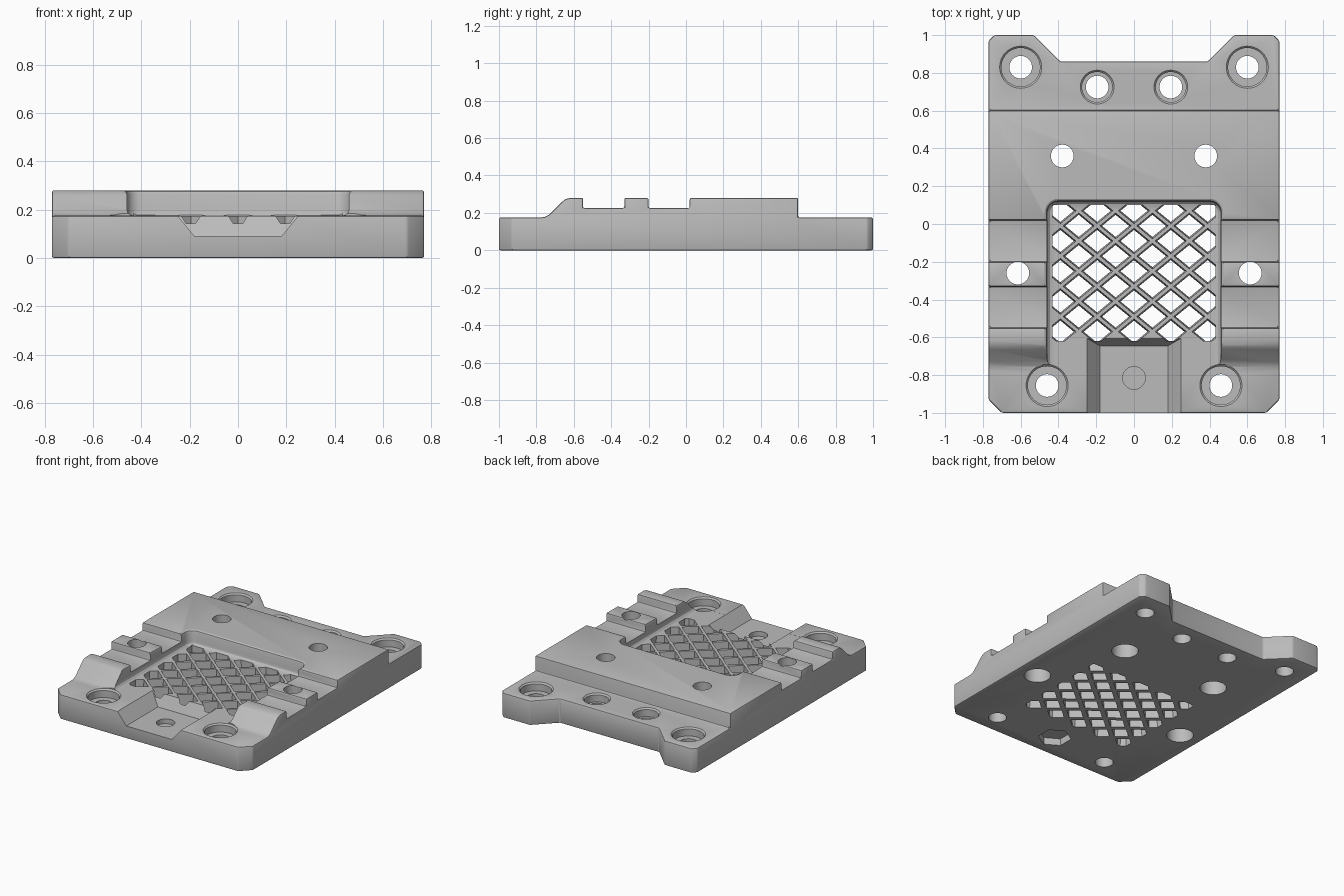
import bpy, bmesh
from math import pi, sin, cos
from mathutils import Vector

if "Cube" in bpy.data.objects:
    bpy.data.objects.remove(bpy.data.objects["Cube"], do_unlink=True)

TOP, STEP = 0.28, 0.175   # raised deck and lower deck heights


def make_object(name, bm):
    bmesh.ops.recalc_face_normals(bm, faces=bm.faces)
    mesh = bpy.data.meshes.new(name)
    bm.to_mesh(mesh)
    bm.free()
    ob = bpy.data.objects.new(name, mesh)
    bpy.context.collection.objects.link(ob)
    return ob


def loft(bm, rings):
    """Closed solid through rings of equal point count."""
    loops = [[bm.verts.new(p) for p in ring] for ring in rings]
    n = len(loops[0])
    for a, b in zip(loops, loops[1:]):
        for i in range(n):
            j = (i + 1) % n
            bm.faces.new((a[i], a[j], b[j], b[i]))
    bm.faces.new(loops[0])
    bm.faces.new(loops[-1])


def column(bm, x, y, steps, n=40, sx=1, sy=1):
    """Stepped round or polygonal column from (radius, z) pairs."""
    turn = [pi / 2 + 2 * pi * i / n for i in range(n)]
    loft(bm, [[(x + r * sx * cos(t), y + r * sy * sin(t), z) for t in turn] for r, z in steps])


def apply(ob, mod):
    bpy.context.view_layer.objects.active = ob
    bpy.ops.object.modifier_apply(modifier=mod.name)


def boolean(ob, bm, operation="DIFFERENCE"):
    cutter = make_object("cutter", bm)
    cutter.hide_render = True
    mod = ob.modifiers.new("cut", "BOOLEAN")
    mod.operation, mod.solver, mod.object = operation, "EXACT", cutter
    apply(ob, mod)
    bpy.data.objects.remove(cutter, do_unlink=True)


# Side profile with ramp, two rail slots and the rear step
profile = [(-1.1, 0), (-1.1, STEP), (-0.78, STEP), (-0.755, 0.178), (-0.73, 0.192),
           (-0.665, 0.257), (-0.645, 0.273), (-0.62, TOP)]
for y0, y1 in ((-0.55, -0.33), (-0.2, 0.02)):
    profile += [(y0, TOP), (y0, 0.225), (y1, 0.225), (y1, TOP)]
profile += [(0.6, TOP), (0.6, STEP), (1.1, STEP), (1.1, 0)]
bm = bmesh.new()
loft(bm, [[(x, y, z) for y, z in profile] for x in (-0.9, 0.9)])
plate = make_object("mounting_plate", bm)

# Plan outline: chamfered front corners, rear edge set in between two ears
half = [(0.70, -1), (0.77, -0.93), (0.77, 0.97), (0.74, 1), (0.53, 1), (0.39, 0.86)]
outline = half + [(-x, y) for x, y in reversed(half)]
bm = bmesh.new()
loft(bm, [[(x, y, z) for x, y in outline] for z in (-0.2, 0.5)])
boolean(plate, bm, "INTERSECT")

# Softened outer edges
bevel = plate.modifiers.new("edges", "BEVEL")
bevel.width, bevel.segments = 0.009, 2
bevel.limit_method, bevel.angle_limit = "ANGLE", 0.55
apply(plate, bevel)


# Central pocket with filleted floor, rounded rear corners and rounded rim
def pocket_ring(d, z, w=0.46, back=0.12, r=0.06):
    right = [(w - d, -0.8, z)]
    for i in range(7):
        t = pi / 2 * i / 6
        right.append((w - r + (r - d) * cos(t), back - r + (r - d) * sin(t), z))
    return right + [(-x, y, z) for x, y, z in reversed(right)]


bm = bmesh.new()
loft(bm, [pocket_ring(d, z) for d, z in (
    (0.03, 0.1745), (0.015, 0.178), (0.004, 0.189), (0, 0.205), (0, 0.264),
    (-0.004, 0.274), (-0.015, 0.281), (-0.015, 0.4))])
boolean(plate, bm)

# Front channel with sloping sides and back
bm = bmesh.new()
loft(bm, [[(-w, -1.1, z), (w, -1.1, z), (w, b, z), (-w, b, z)]
          for w, b, z in ((0.18, -0.645, 0.09), (0.262, -0.598, 0.19))])
boolean(plate, bm)

# Diamond lattice openings, trimmed to a rectangle
bm = bmesh.new()
for k in range(9):
    for i in range(-4, 5):
        if (i + k) % 2 == 0:
            column(bm, 0.0975 * i, -0.57 + 0.08 * k, ((0.72, -0.02), (0.86, 0.19)),
                   4, 0.0975, 0.08)
for co, no in (((0.432, 0, 0), (1, 0, 0)), ((-0.432, 0, 0), (-1, 0, 0)),
               ((0, 0.1, 0), (0, 1, 0)), ((0, -0.62, 0), (0, -1, 0))):
    geom = bm.verts[:] + bm.edges[:] + bm.faces[:]
    bmesh.ops.bisect_plane(bm, geom=geom, plane_co=Vector(co), plane_no=Vector(no), clear_outer=True)
    bmesh.ops.holes_fill(bm, edges=[e for e in bm.edges if e.is_boundary], sides=0)
boolean(plate, bm)

# Screw holes, mirrored left and right
bm = bmesh.new()
for s in (-1, 1):
    for x, y, r in ((0.46, -0.855, 0.102), (0.6, 0.83, 0.102), (0.195, 0.725, 0.08)):
        column(bm, s * x, y, ((0.06, -0.1), (0.06, 0.115), (r, 0.115), (r, 0.165),
                              (r + 0.01, 0.1755), (r + 0.01, 0.2)))
    for x, y in ((0.38, 0.36), (0.615, -0.26)):
        column(bm, s * x, y, ((0.088, -0.1), (0.088, 0.12), (0.06, 0.12), (0.06, 0.4)))
# Blind front hole over a hexagonal nut recess
column(bm, 0, -0.815, ((0.06, 0.056), (0.06, 0.2)))
column(bm, 0, -0.815, ((0.11, -0.1), (0.11, 0.05)), 6)
boolean(plate, bm)

# Single grey finish
grey = bpy.data.materials.new("plain_grey")
grey.use_nodes = True
colour = (0.5, 0.5, 0.5, 1)
grey.diffuse_color = colour
grey.node_tree.nodes["Principled BSDF"].inputs["Base Color"].default_value = colour
plate.data.materials.clear()
plate.data.materials.append(grey)
for p in plate.data.polygons:
    p.material_index = 0

# Rest on the ground and smooth only the curved parts
bpy.ops.object.select_all(action="DESELECT")
plate.select_set(True)
bpy.context.view_layer.objects.active = plate
bpy.ops.object.shade_smooth_by_angle(angle=0.5)
